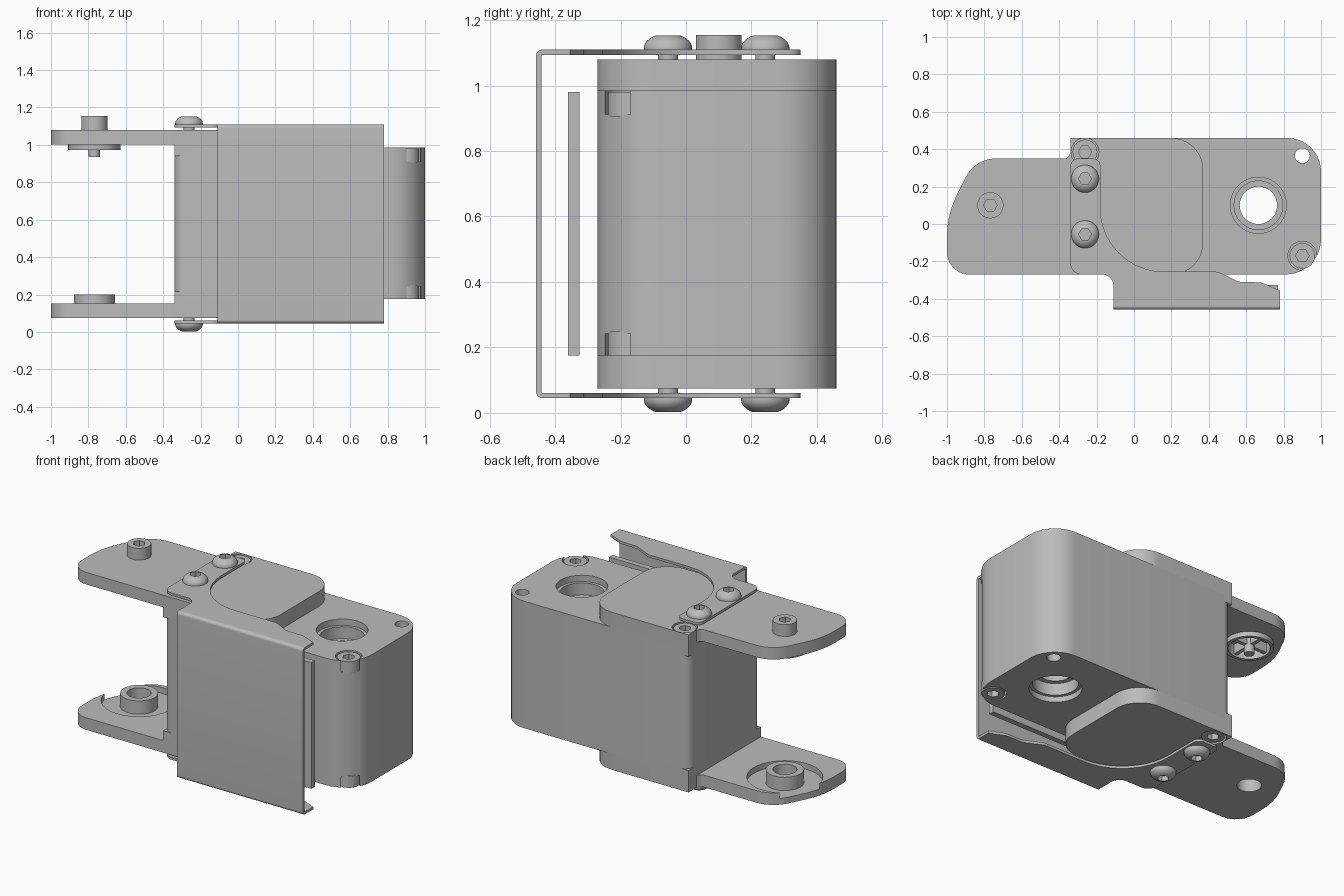
import bpy, bmesh, math
from mathutils import Vector

old = bpy.data.objects.get("Cube")
if old:
    bpy.data.objects.remove(old, do_unlink=True)

grey = bpy.data.materials.new("plain grey")
grey.use_nodes = True
COLOUR = (0.5, 0.5, 0.5, 1)
grey.diffuse_color = COLOUR
grey.node_tree.nodes["Principled BSDF"].inputs["Base Color"].default_value = COLOUR
MID = 0.5775  # mirror height between upper and lower halves


def finish(name, bm):
    bmesh.ops.remove_doubles(bm, verts=bm.verts, dist=0.00001)
    bmesh.ops.recalc_face_normals(bm, faces=bm.faces)
    mesh = bpy.data.meshes.new(name)
    bm.to_mesh(mesh)
    bm.free()
    mesh.materials.append(grey)
    ob = bpy.data.objects.new(name, mesh)
    bpy.context.collection.objects.link(ob)
    return ob


def rounded(points, steps=10):
    """Outline with corners given as (x, y, radius)."""
    out = []
    for i, corner in enumerate(points):
        p = Vector(corner[:2])
        r = corner[2] if len(corner) > 2 else 0
        if not r:
            out.append(p)
            continue
        d1 = (Vector(points[i - 1][:2]) - p).normalized()
        d2 = (Vector(points[(i + 1) % len(points)][:2]) - p).normalized()
        half = d1.angle(d2) / 2
        c = p + (d1 + d2).normalized() * r / math.sin(half)
        v1 = p + d1 * r / math.tan(half) - c
        v2 = p + d2 * r / math.tan(half) - c
        a = math.atan2(v1.y, v1.x)
        turn = math.atan2(v1.x * v2.y - v1.y * v2.x, v1.dot(v2))
        for k in range(steps + 1):
            t = a + turn * k / steps
            out.append(c + Vector((math.cos(t), math.sin(t))) * r)
    return out


def circle(x, y, r, n=40):
    return [(x + r * math.cos(math.tau * k / n), y + r * math.sin(math.tau * k / n)) for k in range(n)]


def prism(name, points, a, b, axis="z"):
    bm = bmesh.new()
    place = (lambda p: (p[0], p[1], a)) if axis == "z" else (lambda p: (a, p[0], p[1]))
    face = bm.faces.new([bm.verts.new(place(p)) for p in rounded(points)])
    new = bmesh.ops.extrude_face_region(bm, geom=[face])["geom"]
    move = (0, 0, b - a) if axis == "z" else (b - a, 0, 0)
    bmesh.ops.translate(bm, vec=move, verts=[v for v in new if isinstance(v, bmesh.types.BMVert)])
    return finish(name, bm)


def lathe(name, x, y, profile, n=40):
    """Closed profile of (radius, z) turned about a vertical axis."""
    bm = bmesh.new()
    vs = [bm.verts.new((x + r, y, z)) for r, z in profile]
    es = [bm.edges.new((vs[i - 1], vs[i])) for i in range(len(vs))]
    bmesh.ops.spin(bm, geom=vs + es, cent=(x, y, 0), axis=(0, 0, 1),
                   angle=math.tau, steps=n, use_merge=True)
    bmesh.ops.dissolve_degenerate(bm, dist=0.00001, edges=bm.edges)
    return finish(name, bm)


def cut(ob, points, a, b):
    cutter = prism("cutter", points, a, b)
    cutter.hide_render = True
    mod = ob.modifiers.new("cut", "BOOLEAN")
    mod.operation, mod.object, mod.solver = "DIFFERENCE", cutter, "EXACT"
    bpy.context.view_layer.objects.active = ob
    bpy.ops.object.modifier_apply(modifier=mod.name)
    bpy.data.objects.remove(cutter, do_unlink=True)


def box(x0, x1, y0, y1):
    return [(x0, y0), (x1, y0), (x1, y1), (x0, y1)]


# Main housing with bore, corner hole and screw pockets
AXIS = (0.665, 0.1)
CORNER = (0.9, -0.17)
body = prism("housing", [(-0.34, -0.27, 0.06), (1, -0.27, 0.19), (1, 0.46, 0.18), (-0.34, 0.46, 0.06)], 0.175, 0.985)
cut(body, circle(*AXIS, 0.1), 0, 1.2)
cut(body, circle(0.9, 0.365, 0.04), 0, 1.2)

# Front board behind the bracket
prism("circuit_board", box(-0.1, 0.77, -0.36, -0.325), 0.175, 0.98)

# U-shaped front of the bracket
LOW, HIGH, T = 0.045, 1.11, 0.016
prism("bracket_front", [(-0.43, LOW), (-0.458, LOW, 0.02), (-0.458, HIGH, 0.02), (-0.43, HIGH),
                        (-0.43, HIGH - T), (-0.442, HIGH - T), (-0.442, LOW + T), (-0.43, LOW + T)],
      -0.11, 0.78, axis="x")

cap_shape = [(-0.34, -0.27), (0.37, -0.27, 0.17), (0.37, 0.46, 0.17), (-0.34, 0.46)]
flange_shape = [(-0.11, -0.432), (0.78, -0.432), (0.78, -0.355), (0.68, -0.312, 0.1), (0.56, -0.31, 0.1),
                (0.45, -0.255, 0.08), (-0.18, -0.255, 0.34), (-0.18, 0.35, 0.04), (-0.34, 0.35, 0.04),
                (-0.34, -0.27, 0.06), (-0.11, -0.27, 0.06)]
arm_shape = [(-1, -0.27, 0.12), (-0.335, -0.27), (-0.335, 0.385), (-0.36, 0.35, 0.02),
             (-0.85, 0.35, 0.18), (-1, 0.05, 0.5)]


def cap_screw(name, x, y, r, z_base, z_top, side):
    ob = prism(name, circle(x, y, r), z_base, z_top)
    cut(ob, circle(x, y, 0.036, 6), z_top - side * 0.04, z_top + side * 0.02)


arms = {}
for label, side in (("upper", 1), ("lower", -1)):
    def z(h):
        return MID + side * (h - MID)

    # Housing end details
    cut(body, circle(*AXIS, 0.15), z(0.945), z(1.2))
    cut(body, circle(*AXIS, 0.13), z(0.87), z(1.2))
    cut(body, circle(*CORNER, 0.077), z(0.912), z(1.2))
    cap_screw(label + "_corner_screw", *CORNER, 0.068, z(0.905), z(0.98), side)

    # Raised end cap with a sunk screw
    cap = prism(label + "_end_cap", cap_shape, z(0.94), z(1.08))
    cut(cap, circle(-0.262, 0.385, 0.074), z(1.01), z(1.2))
    cap_screw(label + "_cap_screw", -0.262, 0.385, 0.066, z(1.0), z(1.075), side)

    # Fork arm and bracket flange
    arms[label] = prism(label + "_arm", arm_shape, z(1.003), z(1.08))
    prism(label + "_bracket_flange", flange_shape, z(HIGH - T), z(HIGH))

    # Domed screws holding the flange
    for n, y in enumerate((-0.055, 0.242)):
        dome = [(0, z(1.0)), (0.03, z(1.0)), (0.03, z(HIGH - 0.002)), (0.074, z(HIGH - 0.002))]
        for k in range(7):
            t = k / 6 * 1.05
            dome.append((0.074 * math.cos(t), z(HIGH + 0.004 + 0.045 * math.sin(t))))
        dome.append((0, z(HIGH + 0.043)))
        ob = lathe(f"{label}_dome_screw_{n + 1}", -0.262, y, dome)
        cut(ob, circle(-0.262, y, 0.034, 6), z(1.12), z(1.2))

# Upper pivot: screw, ring, spokes and shaft
PIVOT = (-0.768, 0.1)
px, py = PIVOT
cut(arms["upper"], circle(px, py, 0.12), 0.9, 1.045)
cap_screw("pivot_screw", px, py, 0.07, 1.07, 1.155, 1)
lathe("pivot_ring", px, py, [(0.12, 0.972), (0.14, 0.972), (0.14, 1.02), (0.12, 1.02)])
prism("pivot_shaft", circle(px, py, 0.03), 0.935, 1.06)
prism("pivot_spoke_across", box(px - 0.125, px + 0.125, py - 0.012, py + 0.012), 0.985, 1.06)
prism("pivot_spoke_along", box(px - 0.012, px + 0.012, py - 0.125, py + 0.125), 0.985, 1.06)

# Lower pivot: recess and hollow boss
cut(arms["lower"], circle(px, py, 0.22), 0.115, 0.3)
cut(arms["lower"], circle(px, py, 0.09), 0, 0.3)
lathe("pivot_boss", px, py, [(0.07, 0.075), (0.11, 0.075), (0.11, 0.2), (0.07, 0.2)])

# Smooth the round parts while keeping hard edges
bpy.ops.object.select_all(action="DESELECT")
for ob in bpy.context.collection.objects:
    if ob.type == "MESH":
        ob.select_set(True)
        bpy.context.view_layer.objects.active = ob
bpy.ops.object.shade_smooth_by_angle(angle=math.radians(30))
